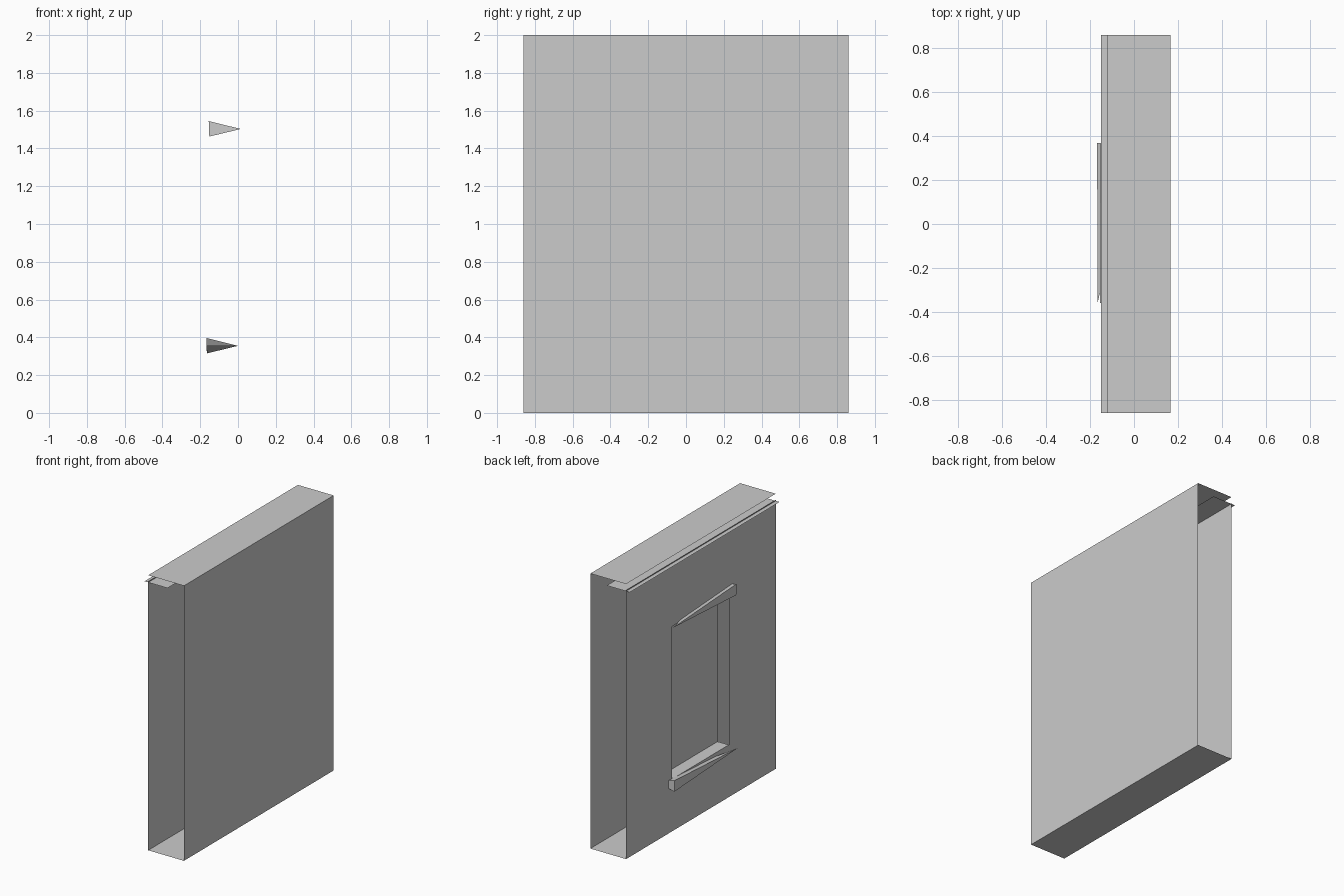
import bpy

if "Cube" in bpy.data.objects:
    bpy.data.objects.remove(bpy.data.objects["Cube"])

X_BACK, X_FRONT, X_PANE = -0.12, 0.167, -0.03
HALF = 0.86                      # half length along y
WY0, WY1 = -0.32, 0.33           # window opening
WZ0, WZ1 = 0.38, 1.49
WALL_TOP = 1.955


def make(name, verts, faces):
    mesh = bpy.data.meshes.new(name)
    mesh.from_pydata(verts, [], faces)
    obj = bpy.data.objects.new(name, mesh)
    bpy.context.collection.objects.link(obj)
    return obj


def upright(name, x, y0, y1, z0, z1):
    """Vertical panel facing along x."""
    return make(name, [(x, y0, z0), (x, y1, z0), (x, y1, z1), (x, y0, z1)], [(0, 1, 2, 3)])


def flat(name, z, x0, x1, y0, y1):
    """Horizontal panel."""
    return make(name, [(x0, y0, z), (x1, y0, z), (x1, y1, z), (x0, y1, z)], [(0, 1, 2, 3)])


def wedge(name, y_thick, y_tip, z, x_out, x_in):
    """Triangular end cap tapering to a point along y."""
    make(name, [(x_out, y_thick, z + 0.042), (x_out + 0.003, y_thick, z - 0.04),
                (x_in, y_thick, z), (x_out + 0.002, y_tip, z)],
         [(0, 1, 2), (0, 3, 1), (0, 2, 3), (1, 3, 2)])


# Outer shell, open at both y ends
upright("outer_wall", X_FRONT, -HALF, HALF, 0, 2)
flat("base", 0, X_BACK, X_FRONT, -HALF, HALF)
flat("top", 2, X_BACK, X_FRONT, -HALF, HALF)

# Wall around the window opening
ys = (-HALF, WY0, WY1, HALF)
zs = (0, WZ0, WZ1, WALL_TOP)
grid = [(X_BACK, y, z) for z in zs for y in ys]
cells = [(r * 4 + c, r * 4 + c + 1, r * 4 + c + 5, r * 4 + c + 4)
         for r in range(3) for c in range(3) if (r, c) != (1, 1)]
make("window_wall", grid, cells)

# Ledge that runs along the wall just below the top
flat("top_ledge", 1.948, -0.15, 0.035, -HALF, HALF)

# Window recess
upright("window_pane", X_PANE, WY0, WY1, WZ0, WZ1)
flat("recess_floor", WZ0, X_BACK, X_PANE, WY0, WY1)
flat("recess_ceiling", WZ1, X_BACK, X_PANE, WY0, WY1)

# Tapered sill and lintel
wedge("window_sill", 0.37, -0.36, 0.355, -0.168, 0.0)
wedge("window_lintel", -0.36, 0.37, 1.503, -0.155, 0.015)
